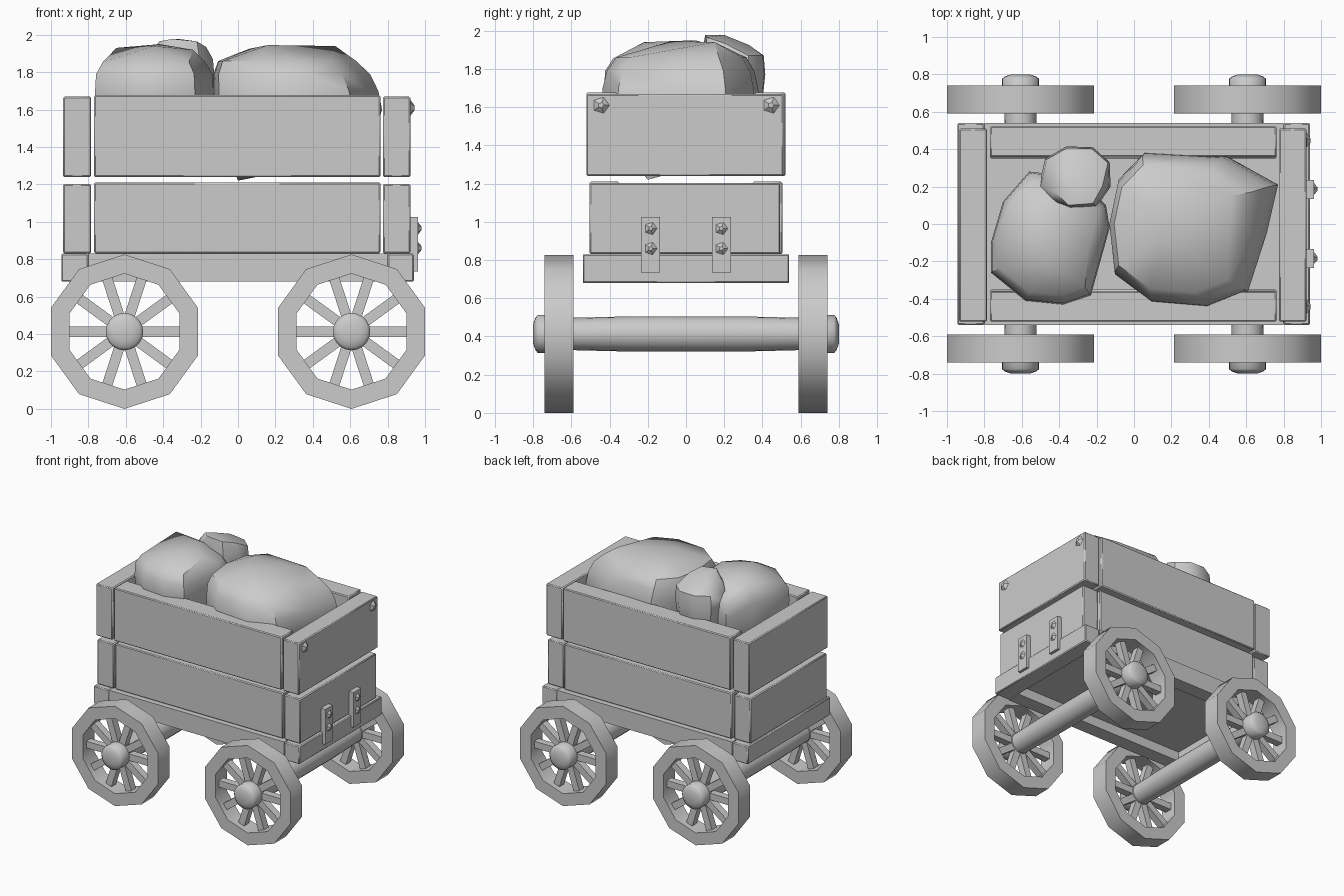
import bpy, bmesh, math
from mathutils import Vector, Matrix

if "Cube" in bpy.data.objects:
    bpy.data.objects.remove(bpy.data.objects["Cube"])


def finish(name, bm, smooth=None, bevel=0):
    bmesh.ops.recalc_face_normals(bm, faces=bm.faces)
    me = bpy.data.meshes.new(name)
    bm.to_mesh(me)
    bm.free()
    ob = bpy.data.objects.new(name, me)
    bpy.context.collection.objects.link(ob)
    if bevel:
        m = ob.modifiers.new("bevel", 'BEVEL')
        m.width = bevel
        m.segments = 1
    if smooth:
        bpy.ops.object.select_all(action='DESELECT')
        ob.select_set(True)
        bpy.context.view_layer.objects.active = ob
        bpy.ops.object.shade_smooth_by_angle(angle=math.radians(smooth))
    return ob


def add_box(bm, x, y, z, rot=None):
    size = Matrix.Diagonal((x[1] - x[0], y[1] - y[0], z[1] - z[0], 1))
    mid = Matrix.Translation((sum(x) / 2, sum(y) / 2, sum(z) / 2))
    bmesh.ops.create_cube(bm, size=1, matrix=(rot or Matrix()) @ mid @ size)


def box(name, x, y, z, bevel=0.007):
    bm = bmesh.new()
    add_box(bm, x, y, z)
    return finish(name, bm, smooth=60 if bevel else None, bevel=bevel)


def lathe_y(bm, centre, profile, n, start=0.0, closed=False):
    """Sweep (radius, y) pairs around an axis along y."""
    rings = []
    for r, y in profile:
        rings.append([bm.verts.new((centre[0] + r * math.cos(start + math.tau * i / n), y,
                                    centre[1] + r * math.sin(start + math.tau * i / n)))
                      for i in range(n)])
    pairs = list(zip(rings, rings[1:]))
    if closed:
        pairs.append((rings[-1], rings[0]))
    for a, b in pairs:
        for i in range(n):
            j = (i + 1) % n
            bm.faces.new((a[i], a[j], b[j], b[i]))
    if not closed:
        bm.faces.new(rings[0])
        bm.faces.new(rings[-1])


# Wheels, spokes, hubs and axles
WX, WZ, R, RI = 0.607, 0.413, 0.413, 0.31
for sx, end in ((-1, "left"), (1, "right")):
    cx = sx * WX
    bm = bmesh.new()
    lathe_y(bm, (cx, WZ), [(0.083, -0.74), (0.085, -0.58), (0.092, -0.3), (0.092, 0.3),
                           (0.085, 0.58), (0.083, 0.74)], 20)
    finish("axle_" + end, bm, smooth=40)
    for sy, side in ((-1, "front"), (1, "back")):
        tag = side + "_" + end
        bm = bmesh.new()
        lathe_y(bm, (cx, WZ), [(R, sy * 0.59), (R, sy * 0.74), (RI, sy * 0.74), (RI, sy * 0.59)],
                10, math.pi / 2, closed=True)
        finish("wheel_rim_" + tag, bm, smooth=45)
        bm = bmesh.new()
        for i in range(10):
            rot = Matrix.Translation((cx, sy * 0.665, WZ)) @ Matrix.Rotation(math.tau * i / 10, 4, 'Y')
            add_box(bm, (0.05, 0.305), (-0.03, 0.03), (-0.0275, 0.0275), rot)
        finish("wheel_spokes_" + tag, bm)
        bm = bmesh.new()
        lathe_y(bm, (cx, WZ), [(0.085, sy * 0.63), (0.1, sy * 0.65), (0.1, sy * 0.775),
                               (0.085, sy * 0.788), (0.05, sy * 0.8)], 20)
        finish("wheel_hub_" + tag, bm, smooth=50)

# Base frame and floor
for s, side in ((-1, "front"), (1, "back")):
    ys = sorted((s * 0.54, s * 0.42))
    box("base_rail_" + side, (-0.80, 0.80), ys, (0.68, 0.83), 0)
box("base_rail_left", (-0.945, -0.80), (-0.54, 0.54), (0.68, 0.83))
box("base_rail_right", (0.80, 0.94), (-0.54, 0.54), (0.68, 0.83))
box("floor", (-0.82, 0.82), (-0.44, 0.44), (0.76, 0.825), 0)

# Plank walls, lower and upper course
for course, z, yo, yi in (("lower", (0.832, 1.21), 0.505, 0.35), ("upper", (1.24, 1.677), 0.522, 0.36)):
    for s, side in ((-1, "front"), (1, "back")):
        box(f"side_plank_{course}_{side}", (-0.77, 0.762), sorted((s * yo, s * yi)), z)
    for end, x in (("left", (-0.935, -0.785)), ("right", (0.775, 0.922))):
        box(f"end_plank_{course}_{end}", x, (-yo, yo - 0.012), (z[0], z[1] - 0.008))


# Metal straps and nails on the right end
def nail(name, x, y, z, r, h):
    bm = bmesh.new()
    m = Matrix.Translation((x + h / 2, y, z)) @ Matrix.Rotation(math.pi / 2, 4, 'Y')
    bmesh.ops.create_cone(bm, cap_ends=True, segments=5, radius1=r, radius2=r * 0.3,
                          depth=h, matrix=m)
    finish(name, bm)


for s, side in ((-1, "front"), (1, "back")):
    y = s * 0.185
    box("strap_" + side, (0.915, 0.963), (y - 0.05, y + 0.05), (0.735, 1.025), 0)
    nail("strap_nail_low_" + side, 0.96, y, 0.86, 0.038, 0.02)
    nail("strap_nail_high_" + side, 0.96, y, 0.965, 0.038, 0.02)
    nail("corner_nail_" + side, 0.918, s * 0.445, 1.61, 0.05, 0.025)


# Rocks: convex hulls of a plan outline repeated at several levels (height, scale, x shift), plus peaks
def rock(name, outline, centre, levels, peaks):
    bm = bmesh.new()
    c = Vector(centre)
    for z, k, dx in levels:
        for p in outline:
            q = c + (Vector(p) - c) * k
            bm.verts.new((q.x + dx, q.y, z))
    for p in peaks:
        bm.verts.new(p)
    res = bmesh.ops.convex_hull(bm, input=bm.verts)
    junk = {v for v in res["geom_interior"] + res["geom_unused"]
            if isinstance(v, bmesh.types.BMVert) and v.is_valid}
    bmesh.ops.delete(bm, geom=list(junk), context='VERTS')
    bmesh.ops.dissolve_limit(bm, angle_limit=0.05, verts=bm.verts, edges=bm.edges)
    finish(name, bm, smooth=40)


rock("rock_large",
     [(-0.13, 0), (-0.08, 0.24), (0.06, 0.385), (0.5, 0.36), (0.77, 0.21), (0.71, -0.05),
      (0.61, -0.36), (0.4, -0.445), (0.1, -0.42), (-0.1, -0.27)],
     (0.28, 0), [(1.34, 0.62, 0), (1.5, 0.94, 0), (1.6, 1.0, 0), (1.7, 0.98, -0.01),
                 (1.79, 0.93, -0.03), (1.86, 0.82, -0.05)],
     [(0.0, -0.2, 1.22), (0.16, -0.08, 1.945), (0.06, 0.1, 1.925),
      (0.3, 0.1, 1.935), (0.52, 0.15, 1.94)])
rock("rock_medium",
     [(-0.765, -0.1), (-0.7, 0.12), (-0.56, 0.28), (-0.3, 0.25), (-0.15, 0.1), (-0.13, -0.02),
      (-0.23, -0.38), (-0.38, -0.43), (-0.58, -0.41), (-0.765, -0.26)],
     (-0.46, -0.08), [(1.32, 0.6, 0), (1.48, 0.92, 0), (1.68, 1.0, 0), (1.79, 0.98, 0),
                      (1.855, 0.86, 0)],
     [(-0.45, -0.22, 1.94), (-0.24, -0.12, 1.92), (-0.65, 0.12, 1.93), (-0.42, 0.05, 1.95)])
rock("rock_small",
     [(-0.51, 0.2), (-0.475, 0.35), (-0.36, 0.415), (-0.22, 0.41), (-0.13, 0.33), (-0.125, 0.2),
      (-0.2, 0.09), (-0.34, 0.075), (-0.46, 0.12)],
     (-0.31, 0.25), [(1.5, 0.6, 0), (1.62, 0.9, 0), (1.77, 1.0, 0), (1.87, 0.95, 0)],
     [(-0.42, 0.17, 1.965), (-0.35, 0.1, 1.978), (-0.22, 0.11, 1.965), (-0.32, 0.2, 1.978),
      (-0.17, 0.2, 1.935), (-0.3, 0.33, 1.925)])
